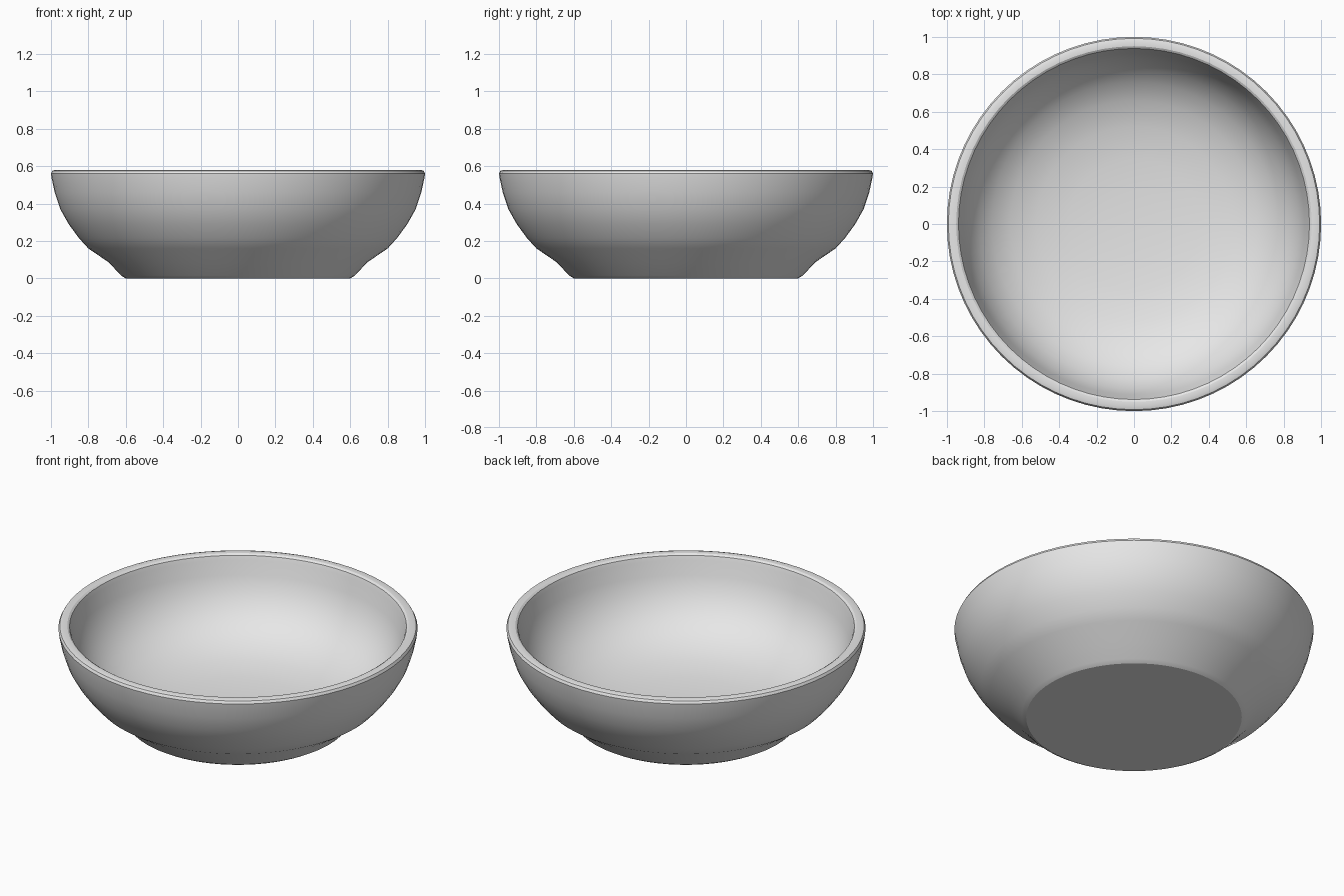
import bpy, bmesh, math

cube = bpy.data.objects.get("Cube")
if cube:
    bpy.data.objects.remove(cube, do_unlink=True)

# Plain light grey clay
clay = bpy.data.materials.new("light grey")
clay.use_nodes = True
GREY = (0.8, 0.8, 0.8, 1.0)
clay.diffuse_color = GREY
clay.node_tree.nodes["Principled BSDF"].inputs["Base Color"].default_value = GREY

# Half section (radius, height): underside, outer wall, rounded rim, inner wall, floor
PROFILE = [
    (0.0, 0.0), (0.60, 0.0), (0.625, 0.015), (0.69, 0.085), (0.80, 0.16),
    (0.85, 0.215), (0.905, 0.29), (0.95, 0.37), (0.98, 0.46),
    (0.997, 0.54), (1.0, 0.56), (0.992, 0.575), (0.975, 0.58),
    (0.95, 0.578), (0.938, 0.57), (0.93, 0.545),
    (0.912, 0.46), (0.88, 0.375), (0.83, 0.295), (0.76, 0.225),
    (0.66, 0.165), (0.52, 0.12), (0.35, 0.095), (0.18, 0.085), (0.0, 0.08),
]


def lathe(name, profile, steps, material):
    """Spin a half section around the z axis into a closed solid."""
    bm = bmesh.new()
    verts = [bm.verts.new((r, 0, z)) for r, z in profile]
    edges = [bm.edges.new(pair) for pair in zip(verts, verts[1:])]
    bmesh.ops.spin(bm, geom=verts + edges, axis=(0, 0, 1), cent=(0, 0, 0),
                   angle=math.tau, steps=steps, use_merge=True)
    bmesh.ops.remove_doubles(bm, verts=bm.verts, dist=1e-4)
    bmesh.ops.recalc_face_normals(bm, faces=bm.faces)
    mesh = bpy.data.meshes.new(name)
    bm.to_mesh(mesh)
    bm.free()
    mesh.materials.append(material)
    obj = bpy.data.objects.new(name, mesh)
    bpy.context.collection.objects.link(obj)
    return obj


bowl = lathe("bowl", PROFILE, 72, clay)

# Smooth walls and rim, crisp edge around the flat foot
bpy.ops.object.select_all(action='DESELECT')
bowl.select_set(True)
bpy.context.view_layer.objects.active = bowl
bpy.ops.object.shade_smooth_by_angle(angle=math.radians(28))
